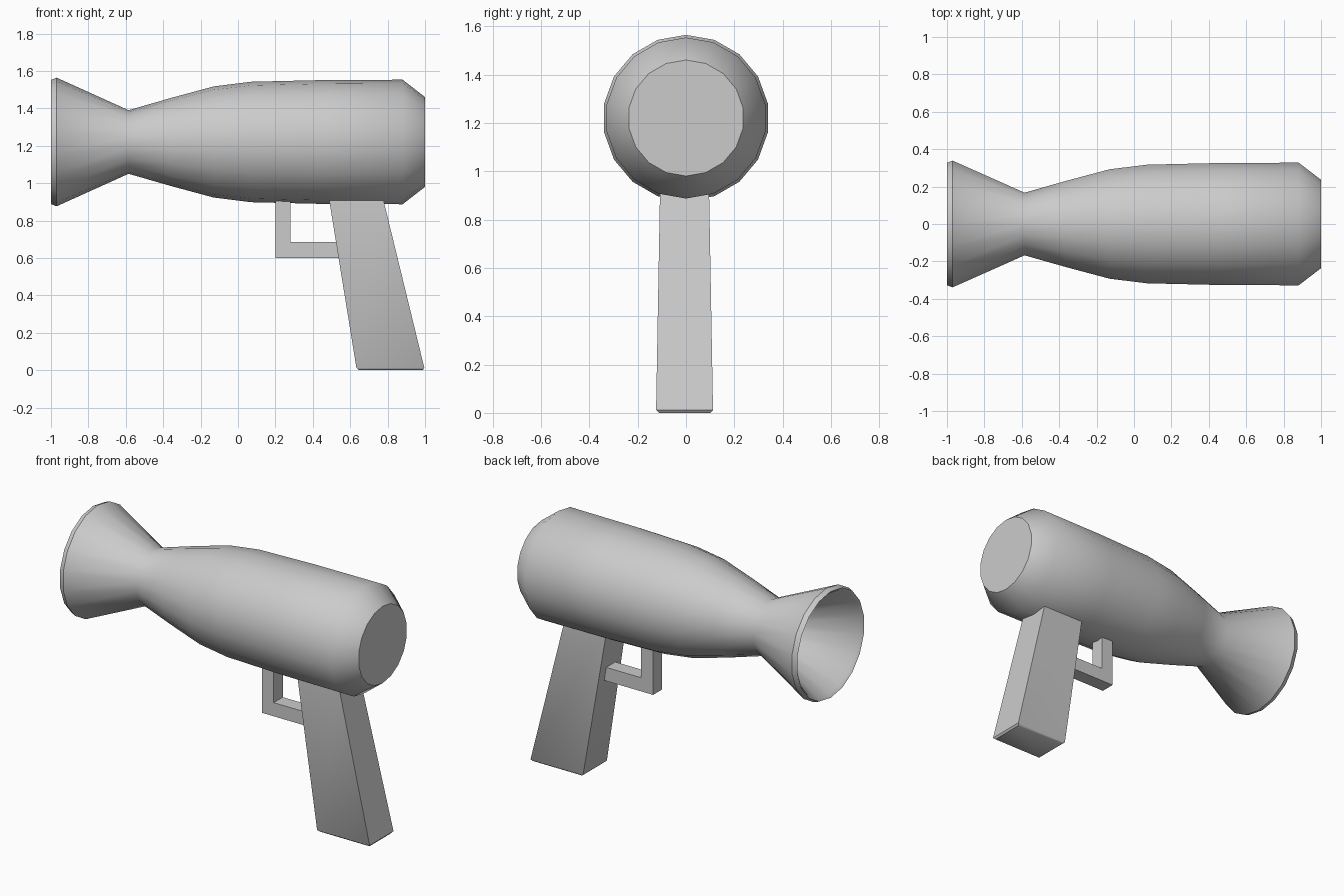
import bpy, bmesh, math

if "Cube" in bpy.data.objects:
    bpy.data.objects.remove(bpy.data.objects["Cube"])

AXIS_Z = 1.22
SIDES = 18


def finish(name, bm, angle=None):
    bmesh.ops.recalc_face_normals(bm, faces=bm.faces)
    mesh = bpy.data.meshes.new(name)
    bm.to_mesh(mesh)
    bm.free()
    obj = bpy.data.objects.new(name, mesh)
    bpy.context.collection.objects.link(obj)
    if angle:
        bpy.ops.object.select_all(action='DESELECT')
        obj.select_set(True)
        bpy.context.view_layer.objects.active = obj
        bpy.ops.object.shade_smooth_by_angle(angle=math.radians(angle))
    return obj


def lathe_x(name, profile, angle):
    """Revolve (x, radius) points around the barrel axis, capping both ends."""
    bm = bmesh.new()
    rings = []
    for x, r in profile:
        rings.append([bm.verts.new((x, r * math.sin(a), AXIS_Z + r * math.cos(a)))
                      for a in (2 * math.pi * i / SIDES for i in range(SIDES))])
    for a, b in zip(rings, rings[1:]):
        for i in range(SIDES):
            j = (i + 1) % SIDES
            bm.faces.new((a[i], a[j], b[j], b[i]))
    bm.faces.new(rings[0])
    bm.faces.new(rings[-1])
    return finish(name, bm, angle)


def tapered_block(name, low, high, y_mid=-0.006, bevel=0.0):
    """Block between two rectangles given as (x0, x1, half_width, z)."""
    bm = bmesh.new()
    rings = []
    for x0, x1, w, z in (low, high):
        rings.append([bm.verts.new((x, y_mid + y, z))
                      for x, y in ((x0, -w), (x1, -w), (x1, w), (x0, w))])
    a, b = rings
    for i in range(4):
        j = (i + 1) % 4
        bm.faces.new((a[i], a[j], b[j], b[i]))
    base = bm.faces.new(a)
    bm.faces.new(b)
    if bevel:
        bmesh.ops.bevel(bm, geom=list(base.edges), offset=bevel, segments=1,
                        affect='EDGES')
    return finish(name, bm, 50 if bevel else None)


# Barrel: hollow flared mouth, narrow neck, bulging body, chamfered rear
lathe_x("barrel", [
    (-0.60, 0.13), (-0.985, 0.315), (-1.0, 0.332), (-0.97, 0.344),
    (-0.585, 0.17), (-0.36, 0.235), (-0.13, 0.297), (0.07, 0.322),
    (0.45, 0.331), (0.88, 0.333), (1.0, 0.24)], 45)

# Slanted grip
tapered_block("grip", (0.635, 0.999, 0.118, 0.0), (0.481, 0.768, 0.101, 0.95),
              bevel=0.012)

# Trigger guard: post and lower bar
tapered_block("guard_post", (0.20, 0.282, 0.045, 0.68), (0.20, 0.282, 0.045, 0.95))
tapered_block("guard_bar", (0.20, 0.60, 0.045, 0.60), (0.20, 0.60, 0.045, 0.685))
